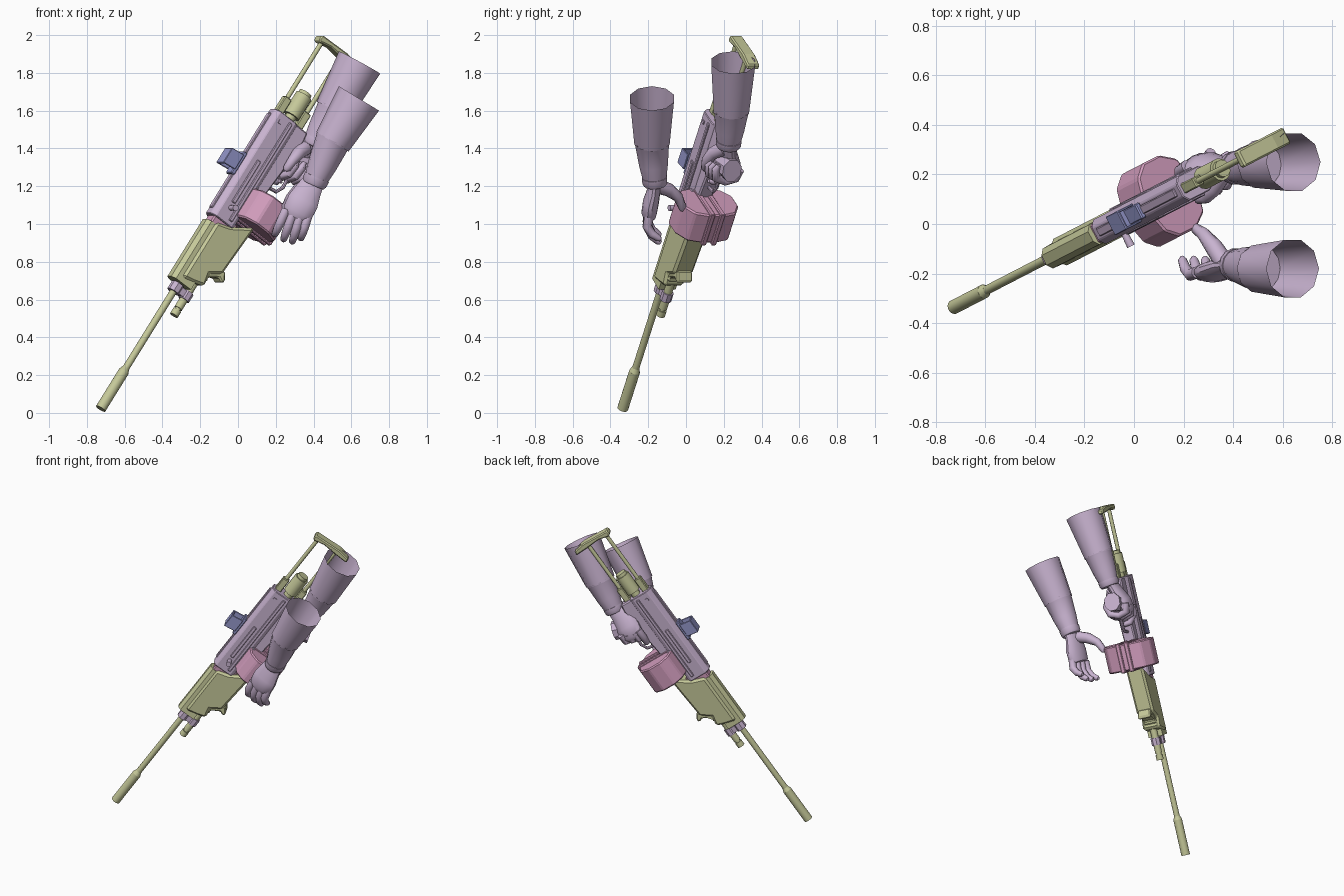
import bpy, bmesh, math
from mathutils import Vector, Matrix

if "Cube" in bpy.data.objects:
    bpy.data.objects.remove(bpy.data.objects["Cube"], do_unlink=True)


def material(name, rgb):
    m = bpy.data.materials.new(name)
    m.use_nodes = True
    m.diffuse_color = (*rgb, 1)
    m.node_tree.nodes["Principled BSDF"].inputs["Base Color"].default_value = (*rgb, 1)
    return m


LILAC = material("lilac", (.58, .45, .63))
OLIVE = material("olive", (.56, .58, .32))
PINK = material("pink", (.63, .33, .50))
BLUE = material("slate blue", (.30, .31, .60))

# Weapon frame: local x runs muzzle to butt, y is the weapon's up, z its left side
along = Vector((.62, .32, 1)).normalized()
side = along.cross(Vector((0, 0, 1))).normalized()
if side.y > 0:
    side = -side
up = side.cross(along)
GUN = Matrix((along, up, side)).transposed().to_4x4()
GUN.translation = (-.727, -.335, .022)
WORLD = Matrix.Identity(4)


def finish(name, bm, mat, frame, smooth):
    bmesh.ops.recalc_face_normals(bm, faces=bm.faces)
    me = bpy.data.meshes.new(name)
    bm.to_mesh(me)
    bm.free()
    me.materials.append(mat)
    ob = bpy.data.objects.new(name, me)
    bpy.context.collection.objects.link(ob)
    ob.matrix_world = frame
    if smooth:
        bpy.ops.object.select_all(action='DESELECT')
        ob.select_set(True)
        bpy.context.view_layer.objects.active = ob
        bpy.ops.object.shade_smooth_by_angle(angle=math.radians(40))
    return ob


def loft(bm, rings, caps):
    for a, b in zip(rings, rings[1:]):
        n = len(a)
        for i in range(n):
            j = (i + 1) % n
            bm.faces.new((a[i], a[j], b[j], b[i]))
    if caps:
        bm.faces.new(rings[0])
        bm.faces.new(rings[-1])


def extrude(name, pts, a, b, mat, axis="side", bevel=0):
    """Extrude a (length, up) profile sideways, or a (side, up) profile lengthwise."""
    bm = bmesh.new()
    rings = []
    for t in (a, b):
        rings.append([bm.verts.new((p, q, t) if axis == "side" else (t, q, p)) for p, q in pts])
    loft(bm, rings, True)
    ob = finish(name, bm, mat, GUN, False)
    if bevel:
        mod = ob.modifiers.new("bevel", 'BEVEL')
        mod.width = bevel
        mod.limit_method = 'ANGLE'
    return ob


def box(name, x, y, z, mat, bevel=0):
    pts = [(x[0], y[0]), (x[1], y[0]), (x[1], y[1]), (x[0], y[1])]
    return extrude(name, pts, z[0], z[1], mat, bevel=bevel)


def tube(name, path, radii, mat, frame=GUN, sides=12, wide=(0, 0, 1), flat=1, caps=True):
    """Loft rings along a path; the cross-section is widest towards 'wide'."""
    bm = bmesh.new()
    pts = [Vector(p) for p in path]
    rings = []
    for i, p in enumerate(pts):
        t = (pts[min(i + 1, len(pts) - 1)] - pts[max(i - 1, 0)]).normalized()
        w = Vector(wide)
        w = (w - t * w.dot(t)).normalized()
        o = t.cross(w)
        ring = []
        for k in range(sides):
            ang = math.tau * (k + .5) / sides
            ring.append(bm.verts.new(p + (w * math.cos(ang) + o * math.sin(ang) * flat) * radii[i]))
        rings.append(ring)
    loft(bm, rings, caps)
    return finish(name, bm, mat, frame, True)


def rod(name, a, b, y, r, mat, sides=16):
    return tube(name, [(a, y, 0), (b, y, 0)], [r, r], mat, sides=sides)


def mirrored(half):
    return half + [(-s, u) for s, u in reversed(half)]


# Barrel group
rod("muzzle_brake", 0, .24, 0, .029, OLIVE)
tube("muzzle_taper", [(.24, 0, 0), (.265, 0, 0)], [.029, .019], OLIVE)
rod("barrel", .25, 1.2, 0, .019, OLIVE)
rod("gas_tube", .70, .90, -.075, .023, OLIVE)
rod("gas_plug", .655, .69, -.075, .024, OLIVE)
rod("gas_plug_neck", .68, .71, -.075, .017, OLIVE)
rod("barrel_collar", .755, .805, 0, .036, LILAC, 8)
rod("gas_collar", .755, .805, -.075, .032, LILAC, 8)
box("collar_bridge", (.76, .80), (-.08, 0), (-.022, .022), LILAC)

# Handguard with its hand stop
extrude("handguard_top", mirrored([(.022, .066), (.045, .045), (.05, -.06)]), .81, 1.18, OLIVE, "length")
extrude("handguard_body", [(.835, .02), (1.19, .02), (1.215, -.06), (1.295, -.185), (.985, -.165), (.94, -.10),
                           (.87, -.115), (.85, -.05)], -.06, .06, OLIVE, bevel=.014)
extrude("hand_stop", [(.985, -.14), (1.01, -.175), (.965, -.205), (.945, -.195), (.96, -.165), (.925, -.11),
                      (.90, -.12), (.90, -.10), (.94, -.09)], -.045, .045, OLIVE, bevel=.008)
box("front_trunnion", (1.16, 1.25), (-.10, .045), (-.042, .042), PINK, .008)

# Receiver
extrude("receiver", mirrored([(.028, .068), (.055, .045), (.055, -.065), (.045, -.085)]),
        1.215, 1.89, LILAC, "length", .004)
extrude("lower_receiver", [(1.30, -.05), (1.89, -.05), (1.89, -.16), (1.84, -.168), (1.62, -.155), (1.45, -.14),
                           (1.32, -.10)], -.042, .042, LILAC, bevel=.008)
box("top_rail", (1.25, 1.86), (.06, .077), (-.018, .018), LILAC, .004)
for sign, label in ((1, "left"), (-1, "right")):
    def span(a, b):
        return tuple(sorted((sign * a, sign * b)))
    box(label + "_side_rail", (1.24, 1.87), (-.052, -.03), span(.05, .064), LILAC, .004)
    box(label + "_bolt_cover", (1.33, 1.60), (-.012, .012), span(.05, .062), LILAC, .004)
    box(label + "_catch", (1.40, 1.47), (-.09, -.065), span(.04, .062), LILAC, .004)
    box(label + "_rear_pin", (1.83, 1.85), (.005, .025), span(.05, .061), LILAC)
tube("charging_handle", [(1.30, -.005, .05), (1.30, -.005, .11)], [.014, .017], LILAC, wide=(1, 0, 0))

# Sight: base, two walls, roof and lens
box("sight_base", (1.46, 1.60), (.068, .092), (-.034, .034), BLUE, .005)
hood = [(1.485, .085), (1.58, .085), (1.57, .165), (1.475, .165)]
for z in (-.042, .032):
    extrude("sight_wall", hood, z, z + .01, BLUE, bevel=.003)
box("sight_roof", (1.475, 1.57), (.152, .165), (-.042, .042), BLUE, .004)
box("sight_lens", (1.50, 1.506), (.09, .155), (-.034, .034), BLUE)

# Wide magazine with a ribbed middle
extrude("magazine", mirrored([(.05, -.055), (.12, -.075), (.165, -.13), (.165, -.22), (.12, -.29), (.05, -.31)]),
        1.285, 1.465, PINK, "length", .008)
for s in (-.045, .015):
    box("magazine_rib", (1.275, 1.475), (-.32, -.06), (s, s + .03), PINK, .005)
box("magazine_well", (1.30, 1.46), (-.12, -.04), (-.045, .045), PINK)

# Grip, trigger and guard
tube("grip", [(1.69, -.12, 0), (1.725, -.22, 0), (1.745, -.28, 0), (1.755, -.315, 0)],
     [.042, .045, .056, .058], LILAC, sides=8, flat=1.1)
tube("trigger_guard", [(1.53, -.13, 0), (1.54, -.20, 0), (1.58, -.22, 0), (1.66, -.215, 0), (1.70, -.19, 0)],
     [.01] * 5, LILAC, sides=8)
tube("trigger", [(1.62, -.14, 0), (1.61, -.18, 0), (1.595, -.20, 0)], [.011, .009, .006], LILAC, sides=8)

# Skeleton stock
rod("buffer_tube", 1.92, 2.05, -.045, .047, OLIVE, 12)
rod("buffer_cap", 2.05, 2.07, -.045, .036, OLIVE, 12)
rod("buffer_neck", 1.88, 1.93, -.045, .03, OLIVE, 12)
for u in (.03, -.11):
    box("stock_socket", (1.885, 1.985), (u - .022, u + .022), (-.022, .022), OLIVE, .005)
    rod("stock_rod", 1.95, 2.35, u, .013, OLIVE, 10)
extrude("butt_plate", [(2.33, .055), (2.345, .065), (2.37, .06), (2.375, -.12), (2.36, -.20), (2.33, -.205),
                       (2.335, -.12), (2.345, -.02)], -.036, .036, OLIVE, bevel=.007)


def arm(label, cuff, mid, wrist, frame=WORLD):
    """Open sleeve with a stepped seam and a glove cuff."""
    cuff, mid, wrist = map(Vector, (cuff, mid, wrist))
    tube(label + "_sleeve", [cuff, mid], [.122, .098], LILAC, frame, 10, (0, 1, 0), 1.02, False)
    low = mid.lerp(wrist, .55)
    tube(label + "_forearm", [mid.lerp(cuff, .03), mid.lerp(wrist, .03), low, wrist],
         [.097, .092, .078, .06], LILAC, frame, 14, (0, 1, 0), 1)
    tube(label + "_glove_cuff", [mid.lerp(wrist, .86), wrist, wrist + (wrist - mid) * .06],
         [.069, .067, .06], LILAC, frame, 14, (0, 1, 0), 1)


# Supporting arm with open hand
arm("left_arm", (.64, -.18, 1.665), (.50, -.18, 1.435), (.405, -.165, 1.22))
tube("left_palm", [(.405, -.165, 1.23), (.375, -.17, 1.18), (.345, -.185, 1.12), (.315, -.195, 1.06), (.305, -.19, 1.04)],
     [.058, .07, .085, .083, .065], LILAC, WORLD, 14, (1, 0, -.3), .5)
for i in range(4):
    base = Vector((.255 + .038 * i, -.195, 1.075 - .012 * i))
    reach = (.13, .145, .145, .115)[i]
    drift = -.06 + .008 * i
    path = [base, base + Vector((drift * .45, -.01, -reach * .45)),
            base + Vector((drift * .8, .015, -reach * .8)), base + Vector((drift, .05, -reach)),
            base + Vector((drift, .062, -reach - .008))]
    tube("left_finger", path, [.025, .025, .022, .018, .009], LILAC, WORLD, 10, (1, 0, 0))
tube("left_thumb", [(.36, -.15, 1.20), (.32, -.09, 1.18), (.28, -.04, 1.14), (.25, -.02, 1.09), (.245, -.025, 1.07)],
     [.04, .036, .027, .022, .01], LILAC, WORLD, 10, (1, 0, 0))

# Firing arm with the hand closed round the grip
arm("right_arm", (.643, .25, 1.855), (.505, .24, 1.60), (.40, .225, 1.42))
tube("right_palm", [(1.87, -.22, .01), (1.81, -.205, -.01), (1.74, -.205, -.045), (1.68, -.21, -.06), (1.66, -.21, -.06)],
     [.06, .072, .08, .075, .05], LILAC, GUN, 14, (0, 1, 0), .55)
for i in range(3):
    x, y = 1.70 + .014 * i, -.185 - .04 * i
    tube("right_finger", [(x, y, -.075), (x - .055, y, -.065), (x - .075, y, -.01), (x - .055, y, .05),
                          (x, y, .068), (x + .03, y, .06)],
         [.024, .025, .023, .023, .021, .012], LILAC, GUN, 10, (0, 1, 0))
tube("right_index", [(1.70, -.15, -.075), (1.64, -.15, -.07), (1.59, -.165, -.04), (1.585, -.17, .005), (1.59, -.17, .03)],
     [.024, .023, .021, .019, .01], LILAC, GUN, 10, (0, 1, 0))
tube("right_thumb", [(1.82, -.20, .02), (1.77, -.17, .055), (1.71, -.155, .072), (1.66, -.155, .065), (1.645, -.155, .06)],
     [.04, .035, .027, .022, .01], LILAC, GUN, 10, (0, 1, 0))
